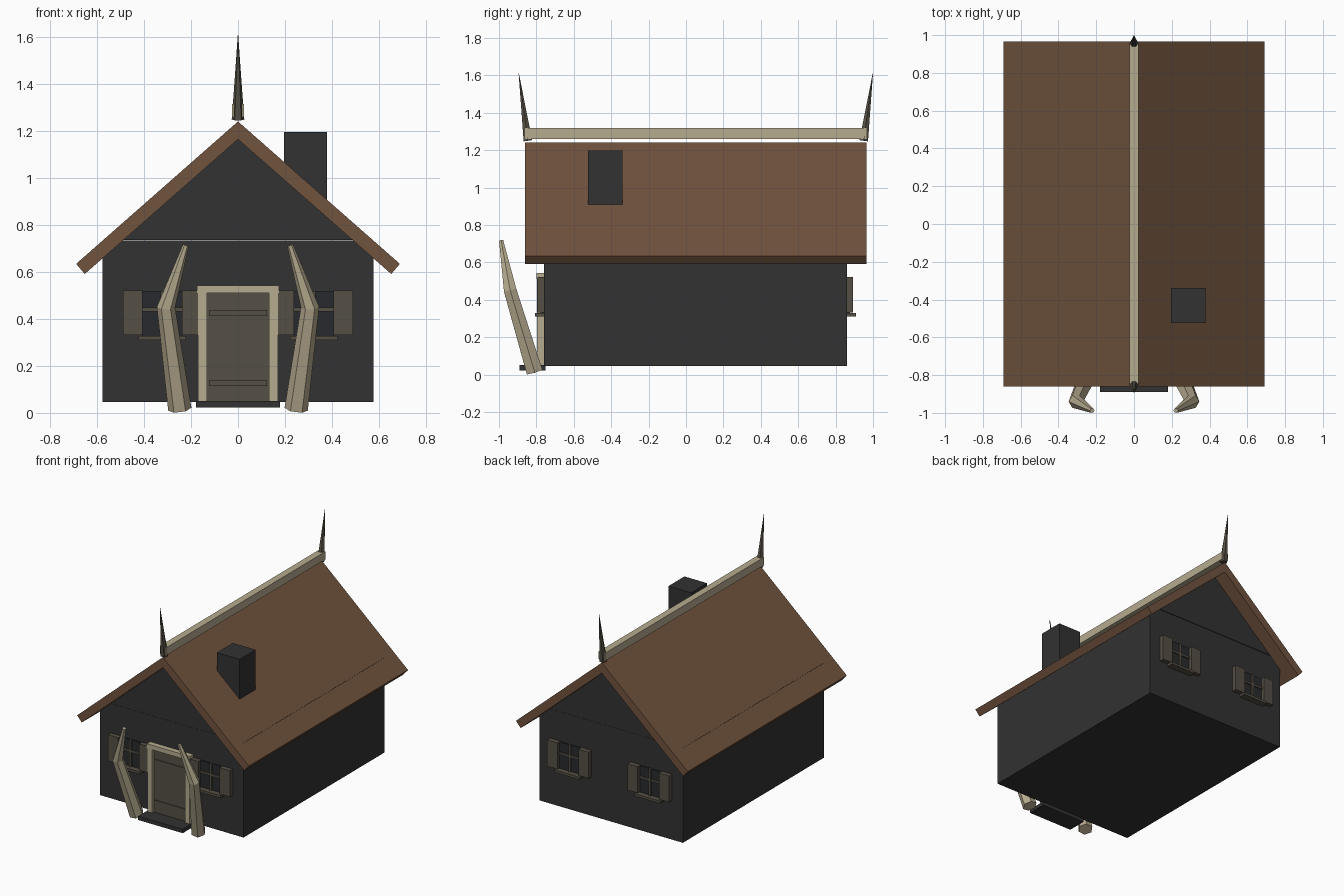
import bpy, bmesh, math
from mathutils import Vector

if "Cube" in bpy.data.objects:
    bpy.data.objects.remove(bpy.data.objects["Cube"])


def mat(name, rgb):
    m = bpy.data.materials.new(name)
    m.diffuse_color = (*rgb, 1)
    m.use_nodes = True
    m.node_tree.nodes["Principled BSDF"].inputs["Base Color"].default_value = m.diffuse_color
    return m


CHARCOAL = mat("charcoal wall", (0.032, 0.032, 0.032))
BROWN = mat("brown roof", (0.165, 0.088, 0.049))
GREY = mat("weathered grey wood", (0.092, 0.080, 0.060))
BONE = mat("bone", (0.47, 0.41, 0.275))
GLASS = mat("dark glass", (0.022, 0.023, 0.026))


def finish(name, bm, material):
    bmesh.ops.recalc_face_normals(bm, faces=bm.faces)
    me = bpy.data.meshes.new(name)
    bm.to_mesh(me)
    bm.free()
    me.materials.append(material)
    ob = bpy.data.objects.new(name, me)
    bpy.context.collection.objects.link(ob)
    return ob


def prism(name, profile, y0, y1, material):
    """Extrude an (x, z) outline along y."""
    bm = bmesh.new()
    face = bm.faces.new([bm.verts.new((x, y0, z)) for x, z in profile])
    ext = bmesh.ops.extrude_face_region(bm, geom=[face])
    moved = [v for v in ext["geom"] if isinstance(v, bmesh.types.BMVert)]
    bmesh.ops.translate(bm, verts=moved, vec=(0, y1 - y0, 0))
    return finish(name, bm, material)


def box(name, x0, x1, y0, y1, z0, z1, material):
    return prism(name, [(x0, z0), (x1, z0), (x1, z1), (x0, z1)], y0, y1, material)


def horn(name, path, material, sides=6):
    """Tapered tube through (x, y, z, radius) points."""
    bm = bmesh.new()
    pts = [Vector(p[:3]) for p in path]
    rings = []
    for i, p in enumerate(path):
        a, b = pts[max(i - 1, 0)], pts[min(i + 1, len(pts) - 1)]
        t = (b - a).normalized()
        u = Vector((1, 0, 0))
        u = (u - t * u.dot(t)).normalized()
        v = t.cross(u)
        rings.append([bm.verts.new(pts[i] + p[3] * (u * math.cos(k * math.tau / sides)
                                                    + v * math.sin(k * math.tau / sides)))
                      for k in range(sides)])
    for r, s in zip(rings, rings[1:]):
        for k in range(sides):
            j = (k + 1) % sides
            bm.faces.new((r[k], r[j], s[j], s[k]))
    bm.faces.new(rings[0])
    bm.faces.new(rings[-1])
    return finish(name, bm, material)


# House body and gable
FRONT, BACK = -0.76, 0.86
box("walls", -0.577, 0.577, FRONT, BACK, 0.047, 0.735, CHARCOAL)
prism("gable", [(-0.57, 0.737), (0.57, 0.737), (0, 1.234)], FRONT - 0.002, BACK + 0.002, CHARCOAL)

# Pitched roof, chimney and ridge beam
prism("roof", [(0, 1.242), (0.69, 0.635), (0.653, 0.592), (0, 1.166),
               (-0.653, 0.592), (-0.69, 0.635)], -0.861, 0.966, BROWN)
box("chimney", 0.196, 0.379, -0.523, -0.34, 0.86, 1.198, CHARCOAL)
box("ridge_beam", -0.025, 0.025, -0.861, 0.966, 1.26, 1.317, BONE)

# Ridge spikes, one at each end
for name, y, d in (("front_spike", -0.845, -1), ("back_spike", 0.95, 1)):
    horn(name, [(0, y, 1.25, 0.027), (0, y + d * 0.022, 1.41, 0.015),
                (0, y + d * 0.049, 1.61, 0.001)], GREY)

# Tusks either side of the door
for side, s in (("left", -1), ("right", 1)):
    horn(side + "_tusk", [(s * 0.248, -0.81, 0.016, 0.05), (s * 0.307, -0.94, 0.45, 0.039),
                          (s * 0.222, -0.988, 0.715, 0.013)], BONE)

# Door, frame and step
box("door", -0.135, 0.135, -0.778, FRONT + 0.01, 0.047, 0.512, GREY)
for z in (0.115, 0.412):
    box("door_band", -0.123, 0.123, -0.785, -0.77, z, z + 0.026, GREY)
for s in (-1, 1):
    box("door_post", *sorted((s * 0.132, s * 0.17)), -0.797, FRONT + 0.01, 0.047, 0.512, BONE)
box("door_lintel", -0.174, 0.174, -0.799, FRONT + 0.01, 0.51, 0.543, BONE)
box("door_step", -0.179, 0.179, -0.89, FRONT + 0.01, 0.022, 0.05, CHARCOAL)

# Shuttered windows, two on each gable wall
for wall, d in ((FRONT, -1), (BACK, 1)):
    def plate(name, x0, x1, z0, z1, depth, material):
        y0, y1 = sorted((wall - d * 0.01, wall + d * depth))
        box(name, x0, x1, y0, y1, z0, z1, material)

    for cx in (-0.323, 0.323):
        plate("window_pane", cx - 0.085, cx + 0.085, 0.328, 0.52, 0.008, GLASS)
        plate("window_bar_upright", cx - 0.008, cx + 0.008, 0.328, 0.52, 0.018, GREY)
        plate("window_bar_cross", cx - 0.085, cx + 0.085, 0.433, 0.449, 0.017, GREY)
        plate("window_sill", cx - 0.102, cx + 0.102, 0.31, 0.328, 0.048, GREY)
        for s in (-1, 1):
            a, b = sorted((cx + s * 0.085, cx + s * 0.167))
            plate("window_shutter", a, b, 0.331, 0.522, 0.034, GREY)
